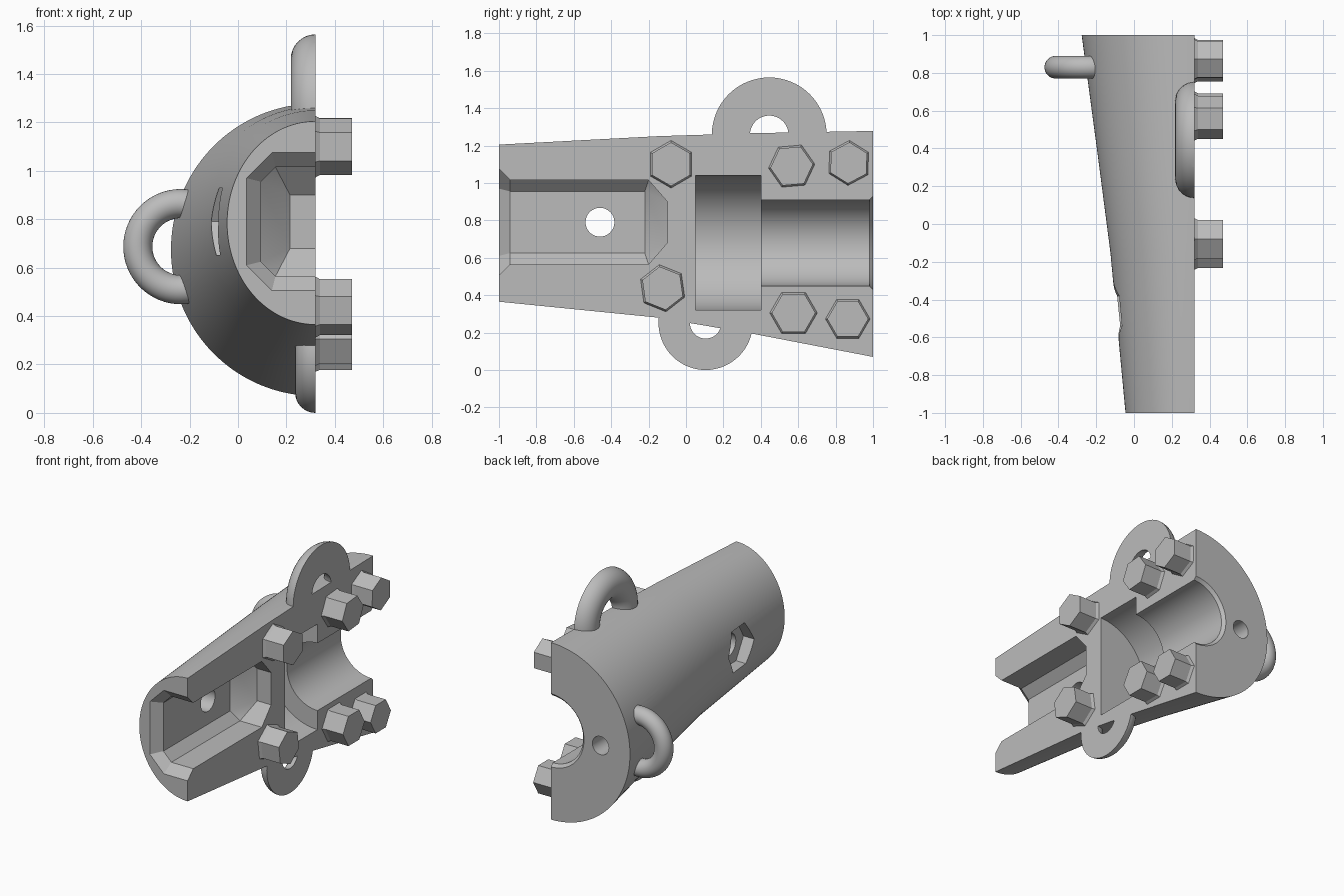
import bpy, bmesh
from math import pi, sin, cos, radians
from mathutils import Matrix, Vector

cube = bpy.data.objects.get("Cube")
if cube:
    bpy.data.objects.remove(cube, do_unlink=True)

grey = bpy.data.materials.new("plain_grey")
grey.use_nodes = True
colour = (0.5, 0.5, 0.5, 1)
grey.diffuse_color = colour
grey.node_tree.nodes["Principled BSDF"].inputs["Base Color"].default_value = colour

FACE = 0.32          # x of the flat split face
TO_X = Matrix.Rotation(pi / 2, 4, 'Y')
TO_Y = Matrix.Rotation(-pi / 2, 4, 'X')


def finish(name, bm):
    bmesh.ops.recalc_face_normals(bm, faces=bm.faces)
    mesh = bpy.data.meshes.new(name)
    bm.to_mesh(mesh)
    bm.free()
    mesh.materials.append(grey)
    ob = bpy.data.objects.new(name, mesh)
    bpy.context.collection.objects.link(ob)
    return ob


def prism(name, a, b, r, sides, axis, r2=None, spin=0.0):
    """Cylinder, hexagon or cone from point a, b long along the axis."""
    bm = bmesh.new()
    m = Matrix.Translation(a) @ axis @ Matrix.Rotation(spin, 4, 'Z') @ Matrix.Translation((0, 0, b / 2))
    bmesh.ops.create_cone(bm, cap_ends=True, segments=sides, radius1=r,
                          radius2=r if r2 is None else r2, depth=b, matrix=m)
    return finish(name, bm)


def loft(name, rings, closed=False):
    """Skin a list of point rings; cap the ends or join them in a loop."""
    bm = bmesh.new()
    loops = [[bm.verts.new(p) for p in ring] for ring in rings]
    n = len(loops[0])
    pairs = list(zip(loops, loops[1:]))
    if closed:
        pairs.append((loops[-1], loops[0]))
    else:
        bm.faces.new(loops[0])
        bm.faces.new(loops[-1])
    for p, q in pairs:
        for i in range(n):
            j = (i + 1) % n
            bm.faces.new((p[i], p[j], q[j], q[i]))
    return finish(name, bm)


def ring_torus(name, centre, major, minor, u, v):
    """Torus whose ring lies in the plane of u and v."""
    u, v, c = Vector(u), Vector(v), Vector(centre)
    w = u.cross(v)
    rings = []
    for i in range(64):
        t = 2 * pi * i / 64
        d = u * cos(t) + v * sin(t)
        rings.append([c + d * (major + minor * cos(s)) + w * minor * sin(s)
                      for s in (2 * pi * k / 32 for k in range(32))])
    return loft(name, rings, closed=True)


def hull(name, points, mid):
    """Convex solid from (x, y, half height) points mirrored about z = mid."""
    bm = bmesh.new()
    for x, y, h in points:
        for s in (-1, 1):
            bm.verts.new((x, y, mid + s * h))
    res = bmesh.ops.convex_hull(bm, input=bm.verts)
    spare = [v for v in bm.verts if not v.link_faces]
    bmesh.ops.delete(bm, geom=spare, context='VERTS')
    return finish(name, bm)


def combine(target, tool, operation):
    mod = target.modifiers.new(tool.name, 'BOOLEAN')
    mod.object, mod.operation, mod.solver = tool, operation, 'EXACT'
    bpy.context.view_layer.objects.active = target
    bpy.ops.object.modifier_apply(modifier=mod.name)
    bpy.data.objects.remove(tool, do_unlink=True)


# Tapered half shell: y, bottom z, top z, outermost x
sections = [(-1, .365, 1.205, -.045), (-.15, .28, 1.25, -.125),
            (.35, .195, 1.266, -.19), (1, .07, 1.278, -.277)]
rings = []
for y, low, high, left in sections:
    mid, half = (low + high) / 2, (high - low) / 2
    arc = [(FACE - (FACE - left) * sin(pi * i / 72), y, mid + half * cos(pi * i / 72))
           for i in range(73)]
    rings.append([(FACE + .1, y, high)] + arc + [(FACE + .1, y, low)])
body = loft("shell_body", rings)

# Two side lugs and the rear handle
Y, Z, X = (0, 1, 0), (0, 0, 1), (1, 0, 0)
for part in (ring_torus("top_lug", (FACE, .445, 1.257), .205, .102, Y, Z),
             ring_torus("bottom_lug", (FACE, .105, .252), .168, .084, Y, Z),
             ring_torus("rear_handle", (-.236, .83, .687), .178, .06, X, Z)):
    combine(body, part, 'UNION')

# Flat split face
bm = bmesh.new()
bmesh.ops.create_cube(bm, size=4, matrix=Matrix.Translation((FACE + 2, 0, .7)))
combine(body, finish("split_cutter", bm), 'DIFFERENCE')

# Stepped round bore with a flared mouth
profile = [(.36, .05), (.36, .4), (.23, .4), (.23, .98), (.26, 1.01)]
bore = loft("bore_cutter", [[(FACE + r * cos(2 * pi * i / 96), y, .68 + r * sin(2 * pi * i / 96))
                             for i in range(96)] for r, y in profile])
combine(body, bore, 'DIFFERENCE')

# Bevelled channel and its widened mouth
MID = .79
channel = [(.5, -1.1, .225), (.155, -1.1, .225), (.095, -1.1, .165),
           (.5, -.2, .225), (.155, -.2, .225), (.095, -.22, .165),
           (.5, -.1, .11), (.215, -.1, .11)]
combine(body, hull("channel_cutter", channel, MID), 'DIFFERENCE')
mouth = []
for y in (-1.06, -.92):
    d = -.94 - y
    mouth += [(.5, y, .225 + d), (.155 - d / 4, y, .225 + d), (.095 - d, y, .165 + d / 4)]
combine(body, hull("mouth_cutter", mouth, MID), 'DIFFERENCE')

# Hexagonal outside pocket, its through hole, and the rear end hole
for cutter in (prism("pocket_cutter", (-.4, -.46, MID), .4, .16, 6, TO_X),
               prism("through_hole_cutter", (-.3, -.46, MID), .5, .077, 48, TO_X),
               prism("end_hole_cutter", (-.055, .55, .675), .6, .062, 48, TO_Y)):
    combine(body, cutter, 'DIFFERENCE')

# Hexagonal bolt heads on flared collars: y, z, radius, turn in degrees
bolts = [(-.08, 1.1, .13, 0), (.565, 1.09, .127, 15), (.87, 1.107, .123, -2),
         (-.125, .437, .13, 8), (.575, .305, .13, 30), (.865, .273, .122, 30)]
for i, (y, z, r, turn) in enumerate(bolts, 1):
    # local x points down after the axis swing, so a quarter turn aligns a corner with y
    spin = radians(90 + turn)
    if i == 2:
        spin = radians(90 + 35)
    prism(f"bolt_collar_{i}", (FACE - .005, y, z), .023, r, 6, TO_X, r * .9, spin)
    prism(f"bolt_head_{i}", (FACE, y, z), .152, r * .9, 6, TO_X, spin=spin)

# Smooth the round surfaces, keep edges sharp
bpy.ops.object.select_all(action='DESELECT')
body.select_set(True)
bpy.context.view_layer.objects.active = body
bpy.ops.object.shade_smooth_by_angle(angle=radians(25))
